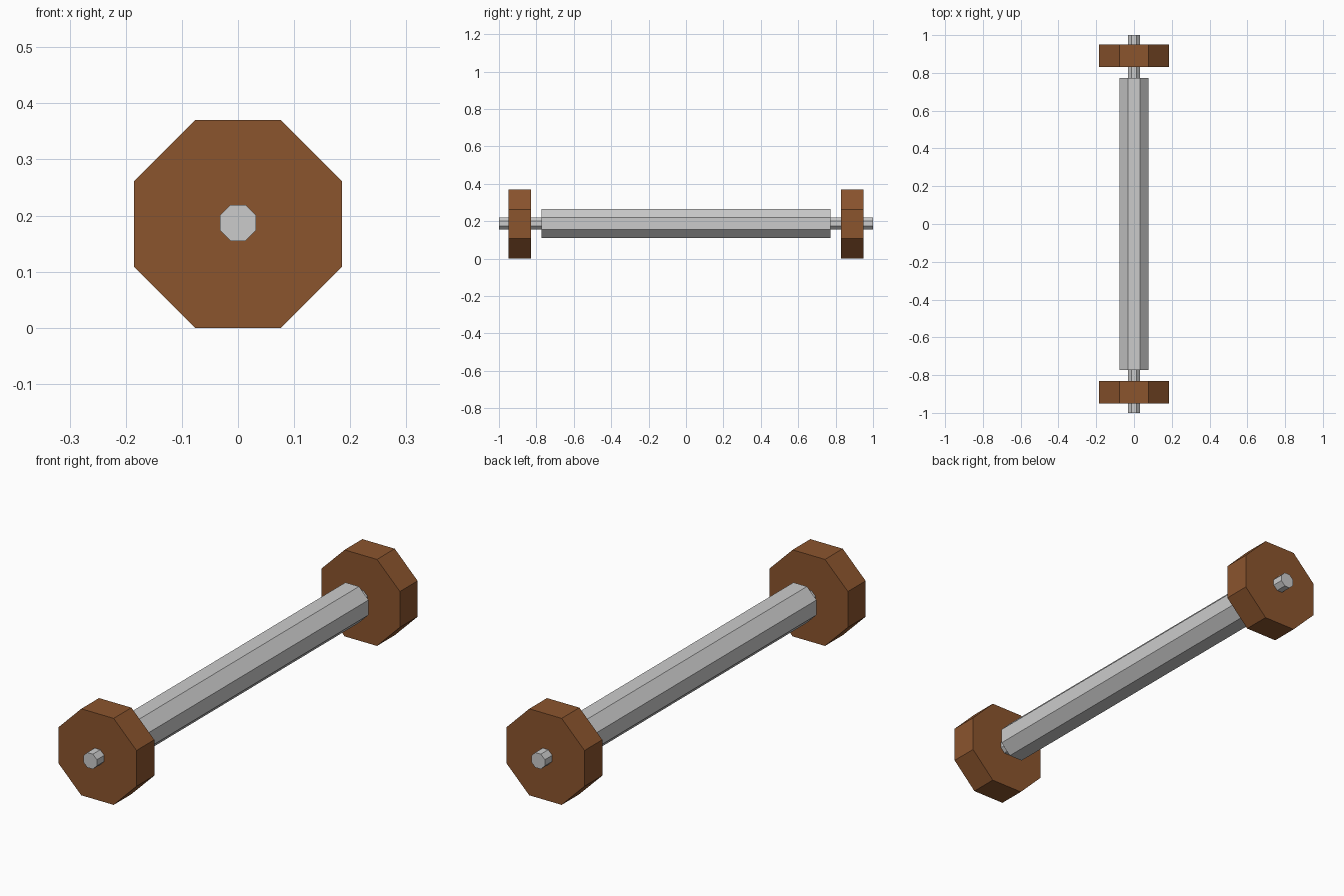
import bpy
from math import pi, cos

if "Cube" in bpy.data.objects:
    bpy.data.objects.remove(bpy.data.objects["Cube"])

SIDES = 8


def octagon_bar(name, apothem, y0, y1, z, material=None):
    """Eight-sided prism lying along y with a flat facet on top."""
    bpy.ops.mesh.primitive_cylinder_add(
        vertices=SIDES, radius=apothem / cos(pi / SIDES), depth=y1 - y0)
    ob = bpy.context.object
    ob.name = name
    # spin to flat-top, then lay along y
    ob.rotation_euler = (pi / 2, 0, 0)
    for v in ob.data.vertices:
        x, y = v.co.x, v.co.y
        a = pi / SIDES
        v.co.x = x * cos(a) - y * cos(pi / 2 - a)
        v.co.y = x * cos(pi / 2 - a) + y * cos(a)
    ob.location = (0, (y0 + y1) / 2, z)
    if material:
        ob.data.materials.append(material)
    return ob


brown = bpy.data.materials.new("brown_wood")
brown.diffuse_color = (0.26, 0.09, 0.027, 1)
brown.use_nodes = True
brown.node_tree.nodes["Principled BSDF"].inputs["Base Color"].default_value = brown.diffuse_color

# Thin axle through everything, thick roller around its middle
octagon_bar("axle", 0.032, -1.0, 1.0, 0.187)
octagon_bar("roller", 0.0775, -0.772, 0.772, 0.187)

# A wheel near each end
octagon_bar("front_wheel", 0.185, -0.95, -0.83, 0.185, brown)
octagon_bar("back_wheel", 0.185, 0.83, 0.95, 0.185, brown)
